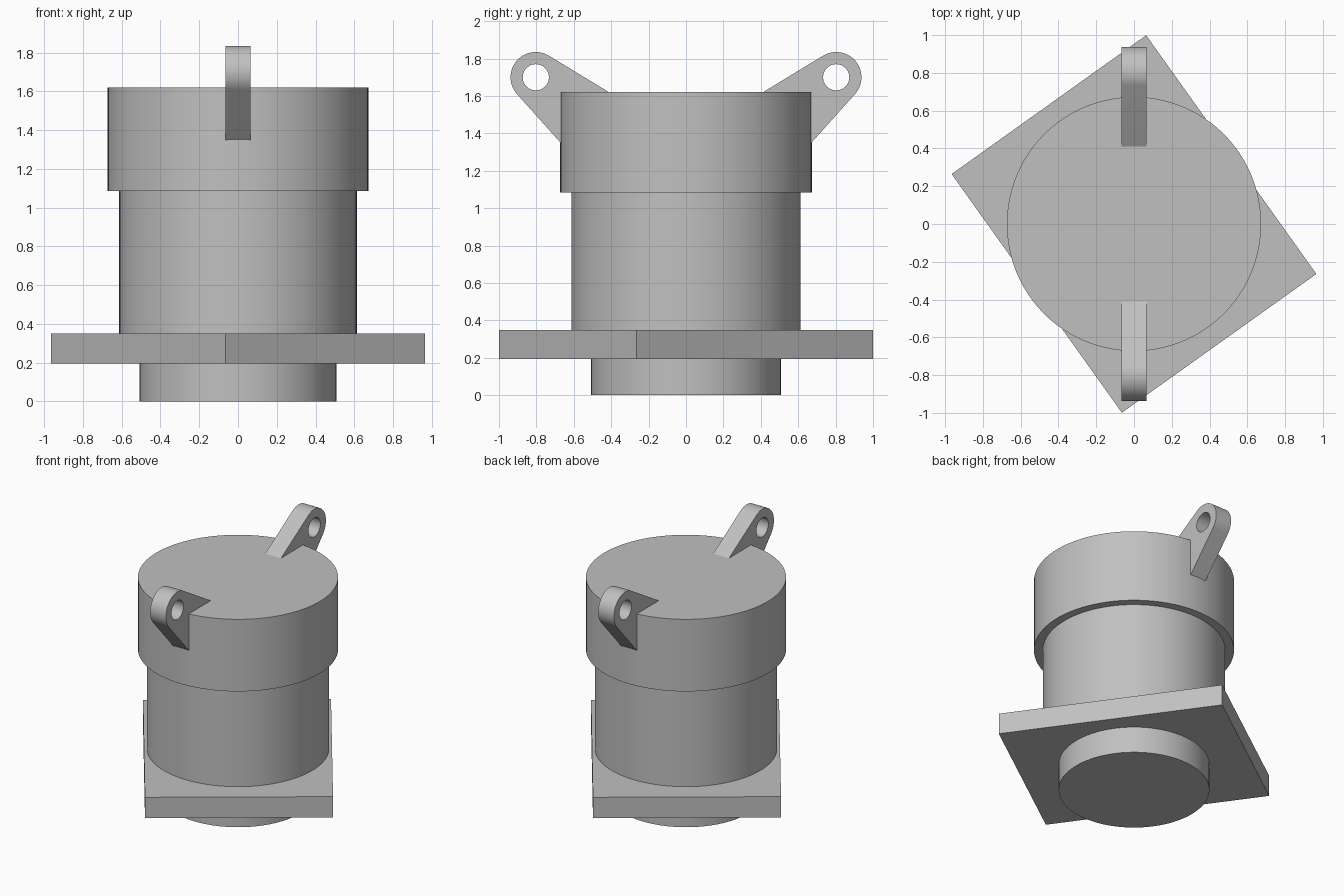
import bpy, bmesh
from math import radians, cos, sin, tau
from mathutils import Matrix

cube = bpy.data.objects.get("Cube")
if cube:
    bpy.data.objects.remove(cube, do_unlink=True)

grey = bpy.data.materials.new("plain_grey")
grey.use_nodes = True
colour = (0.53, 0.53, 0.53, 1)
grey.diffuse_color = colour
grey.node_tree.nodes["Principled BSDF"].inputs["Base Color"].default_value = colour


def add_part(name, bm, smooth=True):
    bmesh.ops.recalc_face_normals(bm, faces=bm.faces)
    mesh = bpy.data.meshes.new(name)
    bm.to_mesh(mesh)
    bm.free()
    mesh.materials.append(grey)
    obj = bpy.data.objects.new(name, mesh)
    bpy.context.collection.objects.link(obj)
    if smooth:
        bpy.ops.object.select_all(action="DESELECT")
        obj.select_set(True)
        bpy.context.view_layer.objects.active = obj
        bpy.ops.object.shade_smooth_by_angle(angle=radians(30))
    return obj


def disc(name, radius, bottom, top):
    bm = bmesh.new()
    bmesh.ops.create_cone(bm, cap_ends=True, segments=96, radius1=radius, radius2=radius,
                          depth=top - bottom, matrix=Matrix.Translation((0, 0, (bottom + top) / 2)))
    return add_part(name, bm)


# Stacked round parts
disc("base_boss", 0.507, 0, 0.195)
disc("body", 0.613, 0.35, 1.085)
disc("cap", 0.673, 1.085, 1.62)

# Turned rectangular mounting plate
bm = bmesh.new()
bmesh.ops.create_cube(bm, size=1, matrix=Matrix.Translation((0, 0, 0.2725))
                      @ Matrix.Rotation(radians(35.5), 4, "Z")
                      @ Matrix.Diagonal((1.265, 1.552, 0.155, 1)))
add_part("mounting_plate", bm, smooth=False)

# Lifting lug: rounded eye with straight flanks running into the cap
EYE_Y, EYE_Z, WIDTH = 0.803, 1.70, 0.13


def arc(radius, start, end, steps):
    angles = [radians(start + (end - start) * i / steps) for i in range(steps + 1)]
    return [(EYE_Y + radius * cos(a), EYE_Z + radius * sin(a)) for a in angles]


outline = arc(0.135, -42, 121, 32) + [(0.395, 1.61), (0.42, 1.45), (0.64, 1.316)]
hole = arc(0.07, 0, 360, 40)[:-1]
bm = bmesh.new()
edges = []
for loop in (outline, hole):
    verts = [bm.verts.new((-WIDTH / 2, y, z)) for y, z in loop]
    edges += [bm.edges.new((v, verts[i - 1])) for i, v in enumerate(verts)]
bmesh.ops.triangle_fill(bm, use_beauty=True, edges=edges)
grown = bmesh.ops.extrude_face_region(bm, geom=bm.faces[:], use_keep_orig=True)
bmesh.ops.translate(bm, vec=(WIDTH, 0, 0),
                    verts=[g for g in grown["geom"] if isinstance(g, bmesh.types.BMVert)])
lugs = add_part("lifting_lugs", bm)
mirror = lugs.modifiers.new("mirror", "MIRROR")
mirror.use_axis = (False, True, False)
